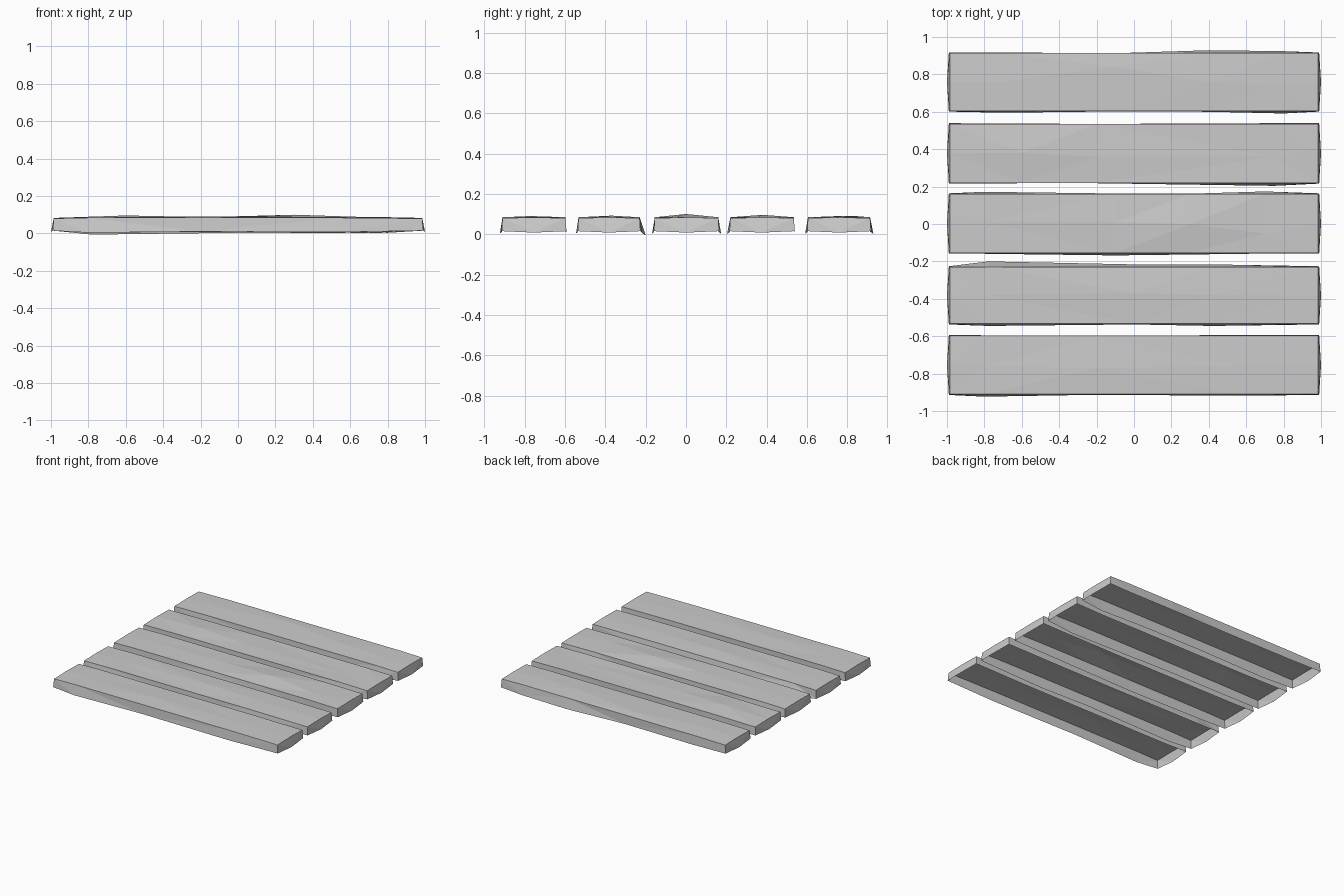
import bpy, bmesh


def plank(name, y0, y1, stations):
    """Warped board, open underneath. y0/y1: top edges.
    Station: x, front bulge, back bulge, crown y, crown z."""
    bm = bmesh.new()
    mid = (y0 + y1) / 2
    ends = [(-1, 0.004, 0.004, mid, 0.083)], [(1, 0.004, 0.004, mid, 0.083)]
    rows = []
    for x, f, b, cy, cz in ends[0] + stations + ends[1]:
        end = abs(x) == 1
        zt = 0.08 if end else 0.084
        xt, xb = x * (0.985 if end else 1), x * (0.99 if end else 1)
        zf = 0.015 if end else 0.012 - 0.6 * f
        zb = 0.015 if end else 0.012 - 0.6 * b
        rows.append([bm.verts.new(p) for p in (
            (xb, y0 - f, zf), (xt, y0, zt), (xt, cy, cz),
            (xt, y1, zt), (xb, y1 + b, zb))])
    # top and long sides
    for a, b in zip(rows, rows[1:]):
        for i in range(4):
            bm.faces.new((a[i], b[i], b[i + 1], a[i + 1]))
    # bowed end caps with a low middle point
    for row, x in ((rows[0], -1), (rows[-1], 1)):
        m = bm.verts.new((x, mid, 0.008))
        for i in range(4):
            tri = (row[i], row[i + 1], m)
            bm.faces.new(tri if x < 0 else tri[::-1])
    bmesh.ops.triangulate(bm, faces=bm.faces[:])
    # consistent outward direction: tops face up
    bmesh.ops.recalc_face_normals(bm, faces=bm.faces[:])
    if sum(f.normal.z * f.calc_area() for f in bm.faces) < 0:
        bmesh.ops.reverse_faces(bm, faces=bm.faces[:])
    mesh = bpy.data.meshes.new(name)
    bm.to_mesh(mesh)
    bm.free()
    bpy.context.collection.objects.link(bpy.data.objects.new(name, mesh))


# five boards from front to back
plank("plank_front", -0.91, -0.597, [
    (-0.8, 0.013, 0.002, -0.76, 0.085),
    (-0.2, 0.003, 0.000, -0.77, 0.090),
    (0.55, 0.008, 0.003, -0.76, 0.086)])
plank("plank_second", -0.533, -0.23, [
    (-0.78, 0.012, 0.030, -0.38, 0.085),
    (0.0, 0.004, 0.014, -0.37, 0.092),
    (0.42, 0.012, 0.014, -0.38, 0.088)])
plank("plank_middle", -0.155, 0.16, [
    (-0.8, 0.004, 0.012, 0.01, 0.086),
    (-0.1, 0.013, 0.003, 0.01, 0.089),
    (0.3, 0.008, 0.002, 0.00, 0.100),
    (0.7, 0.003, 0.014, -0.05, 0.087)])
plank("plank_fourth", 0.22, 0.535, [
    (-0.6, 0.002, 0.002, 0.38, 0.096),
    (-0.2, 0.002, 0.000, 0.36, 0.088),
    (0.75, 0.016, 0.004, 0.36, 0.082)])
plank("plank_back", 0.605, 0.913, [
    (-0.7, 0.010, 0.004, 0.76, 0.088),
    (-0.1, 0.003, 0.000, 0.84, 0.090),
    (0.4, 0.005, 0.016, 0.76, 0.090),
    (0.8, 0.014, 0.011, 0.74, 0.087)])
